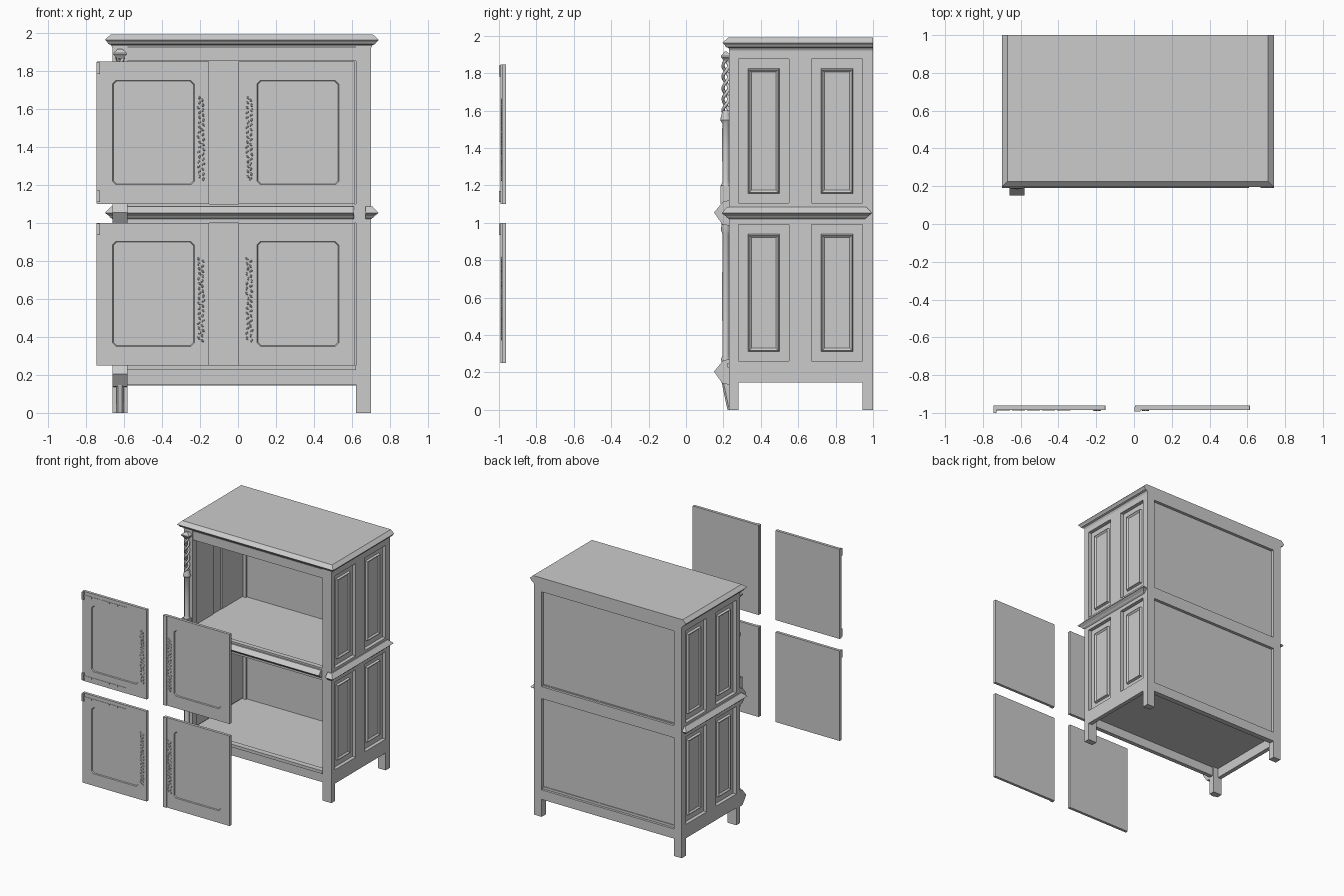
import bpy, bmesh, math, random
from mathutils import Matrix, Vector

if "Cube" in bpy.data.objects:
    bpy.data.objects.remove(bpy.data.objects["Cube"])

random.seed(4)
CX = 0.02          # cabinet centre in x


def finish(bm, name):
    bmesh.ops.recalc_face_normals(bm, faces=bm.faces)
    me = bpy.data.meshes.new(name)
    bm.to_mesh(me)
    bm.free()
    ob = bpy.data.objects.new(name, me)
    bpy.context.collection.objects.link(ob)
    return ob


def ring(axis, d, a0, a1, b0, b1, c=0):
    """Rectangle at depth d along an axis; c clips the corners."""
    a0, a1 = sorted((a0, a1))
    if c:
        p = [(a0 + c, b0), (a1 - c, b0), (a1, b0 + c), (a1, b1 - c),
             (a1 - c, b1), (a0 + c, b1), (a0, b1 - c), (a0, b0 + c)]
    else:
        p = [(a0, b0), (a1, b0), (a1, b1), (a0, b1)]
    order = {'x': lambda a, b: (d, a, b), 'y': lambda a, b: (a, d, b), 'z': lambda a, b: (a, b, d)}[axis]
    return [order(a, b) for a, b in p]


def loft(name, rings):
    bm = bmesh.new()
    vs = [[bm.verts.new(p) for p in r] for r in rings]
    n = len(vs[0])
    for r, s in zip(vs, vs[1:]):
        for i in range(n):
            j = (i + 1) % n
            bm.faces.new((r[i], r[j], s[j], s[i]))
    bm.faces.new(vs[0][::-1])
    bm.faces.new(vs[-1])
    return finish(bm, name)


def box(name, x0, x1, y0, y1, z0, z1):
    return loft(name, [ring('z', z0, x0, x1, y0, y1), ring('z', z1, x0, x1, y0, y1)])


def lathe(name, x, y, profile, n=12):
    rings = [[(x + r * math.cos(2 * math.pi * i / n), y + r * math.sin(2 * math.pi * i / n), z)
              for i in range(n)] for r, z in profile]
    ob = loft(name, rings)
    for p in ob.data.polygons:
        p.use_smooth = len(p.vertices) == 4
    ob.data.set_sharp_from_angle(angle=math.radians(35))
    return ob


# cornice and top board
prof = [(0, 1.92), (0.008, 1.935), (0.022, 1.94), (0.028, 1.95), (0.04, 1.962), (0.01, 1.99)]
loft('cornice_top', [ring('z', z, CX - 0.68 - o, CX + 0.68 + o, 0.235 - o, 1.0) for o, z in prof])

# both sides: posts, rails, panels, waist moulding
waist = [(0, 1.02), (0.012, 1.028), (0.018, 1.036), (0.04, 1.052), (0.008, 1.085)]
for s, side in ((1, 'right'), (-1, 'left')):
    def X(v):
        return CX + s * v
    box(side + '_front_post', X(0.60), X(0.68), 0.23, 0.28, 0, 1.93)
    box(side + '_back_post', X(0.61), X(0.68), 0.945, 1.0, 0, 1.93)
    box(side + '_middle_stile', X(0.645), X(0.68), 0.55, 0.67, 0.15, 1.93)
    for z0, z1 in ((0.145, 0.26), (0.99, 1.105), (1.875, 1.93)):
        box(side + '_side_rail', X(0.645), X(0.68), 0.27, 0.95, z0, z1)
    for y0, y1 in ((0.275, 0.555), (0.665, 0.95)):
        for z0, z1 in ((0.255, 0.995), (1.10, 1.88)):
            loft(side + '_side_panel', [ring('x', X(d), y0 + i, y1 - i, z0 + i, z1 - i)
                 for d, i in ((0.635, 0), (0.65, 0), (0.65, 0.056), (0.668, 0.062), (0.656, 0.075))])
    loft(side + '_waist_moulding',
         [ring('z', z, X(0.65), X(0.68 + o), 0.23 - o, 0.955 + o) for o, z in waist])

# front rails and moulding
loft('front_waist_moulding', [ring('z', z, -0.66, 0.61, 0.23 - o, 0.27) for o, z in waist])
box('front_top_rail', -0.59, 0.63, 0.235, 0.275, 1.85, 1.93)
box('front_waist_rail', -0.59, 0.63, 0.235, 0.275, 1.0, 1.10)
box('front_apron', -0.59, 0.63, 0.235, 0.27, 0.15, 0.235)
box('front_apron_lip', -0.59, 0.62, 0.222, 0.27, 0.225, 0.25)

# floors and back
box('cabinet_floor', -0.63, 0.67, 0.25, 0.98, 0.225, 0.245)
box('middle_shelf', -0.63, 0.67, 0.25, 0.98, 1.04, 1.095)
box('back_panel', -0.63, 0.67, 0.96, 0.975, 0.20, 1.93)
for z0, z1 in ((0.145, 0.225), (0.985, 1.085), (1.875, 1.93)):
    box('back_rail', -0.60, 0.64, 0.955, 1.0, z0, z1)

# left front column: wedge blocks, shafts, capital and slanted foot
px, py = -0.62, 0.213
for zc in (0.205, 1.055):
    loft('column_wedge_block', [[(x, 0.232, zc - 0.07), (x, 0.195, zc - 0.065),
                                 (x, 0.15, zc), (x, 0.2, zc + 0.06), (x, 0.232, zc + 0.065)]
                                for x in (-0.66, -0.58)])
loft('column_foot', [ring('z', 0, -0.64, -0.60, 0.222, 0.26, 0.01),
                     ring('z', 0.03, -0.64, -0.60, 0.215, 0.255, 0.01),
                     ring('z', 0.15, -0.64, -0.60, 0.19, 0.24, 0.01)])
lathe('lower_shaft', px, py, [(0.022, 0.25), (0.026, 0.27), (0.018, 0.29), (0.02, 0.6),
                              (0.018, 0.94), (0.026, 0.96), (0.022, 1.01)])
box('column_plinth', px - 0.03, px + 0.03, 0.185, 0.235, 1.10, 1.20)
lathe('upper_shaft', px, py, [(0.026, 1.20), (0.018, 1.22), (0.02, 1.4), (0.019, 1.53),
                              (0.03, 1.55), (0.018, 1.60)])
loft('column_capital', [ring('z', z, px - r, px + r, py - r * 0.7, py + r * 0.7)
                        for r, z in ((0.018, 1.865), (0.025, 1.875), (0.036, 1.885), (0.036, 1.893), (0.01, 1.915))])
for k in range(2):
    cu = bpy.data.curves.new('twisted_strand', 'CURVE')
    cu.dimensions = '3D'
    cu.bevel_depth = 0.009
    cu.bevel_resolution = 1
    sp = cu.splines.new('POLY')
    sp.points.add(40)
    for i, p in enumerate(sp.points):
        a = k * math.pi + i / 40 * 5 * math.pi
        p.co = (px + 0.015 * math.cos(a), py + 0.015 * math.sin(a), 1.57 + 0.30 * i / 40, 1)
    bpy.context.collection.objects.link(bpy.data.objects.new('twisted_strand', cu))


def carving(name, x, z0, z1):
    """A strip of small carved leaves."""
    bm = bmesh.new()
    for i in range(34):
        z = z0 + (z1 - z0) * i / 33
        m = (Matrix.Translation((x + 0.01 * (-1) ** i + random.uniform(-.004, .004), -0.985, z))
             @ Matrix.Rotation(random.uniform(-1, 1), 4, 'Y') @ Matrix.Diagonal((0.006, 0.006, 0.01, 1)))
        bmesh.ops.create_icosphere(bm, subdivisions=1, radius=1, matrix=m)
    finish(bm, name)


# four detached doors
YF, YB = -0.985, -0.962
for level, z0, z1 in (('lower', 0.25, 1.0), ('upper', 1.10, 1.847)):
    for side, x0, x1, p0, p1, cx in (('left', -0.743, -0.152, -0.66, -0.23, -0.195),
                                     ('right', 0.005, 0.613, 0.10, 0.53, 0.06)):
        q0, q1 = z0 + 0.10, z1 - 0.098
        loft(f'{level}_{side}_door', [
            ring('y', YB, x0, x1, z0, z1, 0.0005), ring('y', YF, x0, x1, z0, z1, 0.0005),
            ring('y', YF, p0, p1, q0, q1, 0.018),
            ring('y', YF + 0.008, p0 + 0.004, p1 - 0.004, q0 + 0.004, q1 - 0.004, 0.018)])
        carving(f'{level}_{side}_carving', cx, z0 + 0.13, z1 - 0.19)
    box(f'{level}_door_astragal', 0.003, 0.034, -0.992, -0.97, z0, z1)
    # hinges with slim straps on the left doors
    for zh in ([z1 - 0.035] if level == 'lower' else [z1 - 0.035, z0 + 0.04]):
        box(f'{level}_hinge', -0.744, -0.727, -1.0, -0.98, zh - 0.03, zh + 0.03)
        for i in range(5):
            x = -0.727 + i * 0.08
            box(f'{level}_hinge_strap', x, x + 0.07, -0.988, -0.98, zh - 0.007, zh + 0.007)
